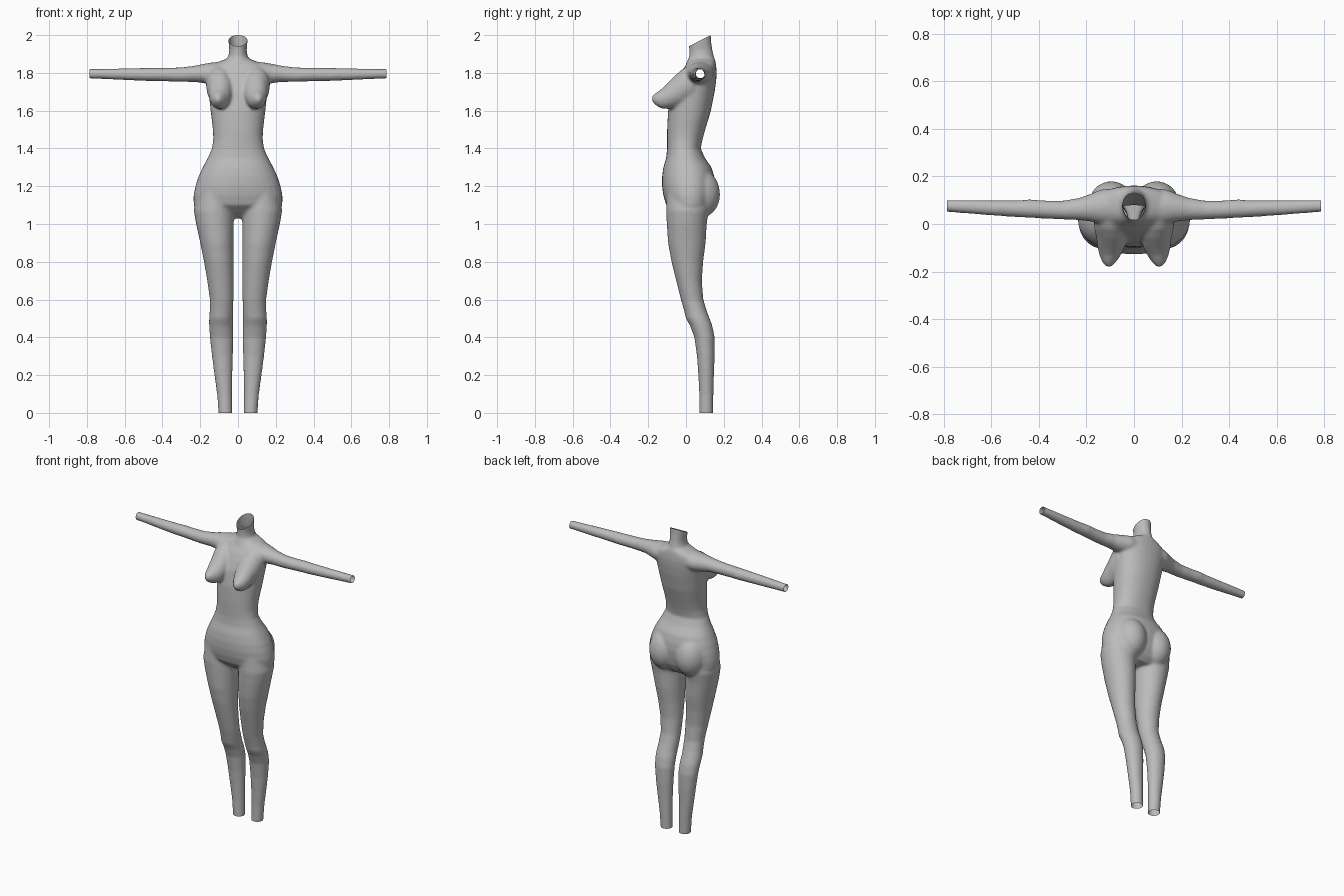
import bpy, bmesh, math
from mathutils import Vector

body = bmesh.new()
SIDES = 32


def spow(v, p):
    return math.copysign(abs(v) ** p, v)


def loft(axis, rows, side=1, square=2.0):
    """Closed tube: each row is position on axis, then min/max on the other two axes."""
    others = [i for i in range(3) if i != axis]
    part = []
    for t, a0, a1, b0, b1 in rows:
        ring = []
        for k in range(SIDES):
            ang = 2 * math.pi * k / SIDES
            co = [0, 0, 0]
            co[axis] = t
            co[others[0]] = (a0 + a1) / 2 + (a1 - a0) / 2 * spow(math.cos(ang), 2 / square)
            co[others[1]] = (b0 + b1) / 2 + (b1 - b0) / 2 * spow(math.sin(ang), 2 / square)
            co[0] *= side
            ring.append(body.verts.new(co))
        part.append(ring)
    faces = [body.faces.new(part[0]), body.faces.new(part[-1])]
    for r, s in zip(part, part[1:]):
        for k in range(SIDES):
            n = (k + 1) % SIDES
            faces.append(body.faces.new((r[k], r[n], s[n], s[k])))
    bmesh.ops.recalc_face_normals(body, faces=faces)


# Torso: height, half width, front, back
torso = [(1.03, .12, -.02, .09), (1.06, .20, -.06, .12), (1.1, .235, -.105, .14),
         (1.15, .236, -.12, .15), (1.2, .226, -.127, .155), (1.25, .21, -.127, .15),
         (1.3, .187, -.12, .135), (1.35, .16, -.105, .10), (1.4, .138, -.10, .078),
         (1.45, .131, -.10, .088), (1.5, .133, -.10, .102), (1.6, .145, -.095, .132),
         (1.7, .156, -.075, .152), (1.76, .164, -.05, .16), (1.8, .168, -.03, .162),
         (1.835, .155, -.005, .16), (1.86, .10, .01, .157), (1.875, .06, .02, .15)]
loft(2, [(z, -w, w, f, b) for z, w, f, b in torso], square=2.2)

# Neck, flared at its base
neck = [(1.82, .10, -.01, .16), (1.86, .075, .005, .156), (1.885, .052, .017, .148),
        (1.92, .046, .017, .14), (1.96, .05, .014, .134), (2.03, .053, .01, .13)]
loft(2, [(z, -w, w, f, b) for z, w, f, b in neck])

leg = [(-.04, .03, .10, .07, .143), (.1, .031, .111, .07, .145), (.2, .03, .125, .065, .148),
       (.3, .027, .138, .058, .152), (.4, .024, .149, .044, .152), (.46, .025, .153, .022, .14),
       (.5, .027, .153, 0, .125), (.54, .025, .15, -.01, .11), (.6, .024, .149, -.027, .092),
       (.7, .023, .163, -.052, .084), (.8, .023, .18, -.077, .091), (.9, .023, .20, -.095, .104),
       (1.0, .023, .222, -.102, .11), (1.07, .022, .234, -.105, .12), (1.2, .03, .21, -.10, .12)]
arm = [(.08, .0, .15, 1.74, 1.86), (.14, .0, .145, 1.74, 1.855), (.18, .01, .128, 1.745, 1.848),
       (.23, .016, .11, 1.752, 1.838), (.3, .019, .098, 1.752, 1.829), (.38, .023, .099, 1.755, 1.827),
       (.44, .026, .104, 1.757, 1.827), (.48, .028, .1, 1.757, 1.826), (.6, .036, .1, 1.762, 1.824),
       (.7, .044, .101, 1.767, 1.822), (.83, .054, .101, 1.772, 1.82)]
bust = [(.04, .03, .17, 1.66, 1.85), (-.02, .03, .167, 1.63, 1.82), (-.06, .03, .158, 1.615, 1.785),
        (-.1, .04, .153, 1.608, 1.743), (-.13, .055, .146, 1.611, 1.714),
        (-.16, .075, .134, 1.628, 1.694), (-.175, .089, .122, 1.643, 1.682),
        (-.182, .1, .112, 1.655, 1.67)]
for side in (-1, 1):
    loft(2, leg, side)
    loft(0, arm, side)
    loft(1, bust, side)
    # Rounded seat halves: front to back section scaled by a circle
    seat = []
    for i in range(13):
        t = math.pi * (i + .5) / 13
        y, r = .07 - .11 * math.cos(t), math.sin(t)
        seat.append((y, .095 - .1 * r, .095 + .1 * r, 1.155 - .125 * r, 1.155 + .14 * r))
    loft(1, seat, side)

mesh = bpy.data.meshes.new("body")
body.to_mesh(mesh)
body.free()
obj = bpy.data.objects.new("body", mesh)
bpy.context.collection.objects.link(obj)
bpy.context.view_layer.objects.active = obj
obj.select_set(True)

# Fuse the parts into one skin
fuse = obj.modifiers.new("fuse", 'REMESH')
fuse.mode = 'VOXEL'
fuse.voxel_size = .008
soft = obj.modifiers.new("soften", 'SMOOTH')
soft.factor = .5
soft.iterations = 8
for m in ("fuse", "soften"):
    bpy.ops.object.modifier_apply(modifier=m)

# Cut the ankles, wrists and slanted neck open
bm = bmesh.new()
bm.from_mesh(obj.data)
for co, no in (((0, 0, 0), (0, 0, -1)), ((.787, 0, 0), (1, 0, 0)), ((-.787, 0, 0), (-1, 0, 0)),
               ((0, .13, 2), (0, -.46, .89))):
    geom = bm.verts[:] + bm.edges[:] + bm.faces[:]
    if co[2] == 2:
        # limit the slanted cut to the neck
        vs = [v for v in bm.verts if v.co.z > 1.89]
        keep = set(vs)
        geom = vs + [e for e in bm.edges if all(v in keep for v in e.verts)] \
            + [f for f in bm.faces if all(v in keep for v in f.verts)]
    bmesh.ops.bisect_plane(bm, geom=geom, plane_co=Vector(co), plane_no=Vector(no),
                           clear_outer=True)
bm.to_mesh(obj.data)
bm.free()

skin = bpy.data.materials.new("plain grey")
skin.diffuse_color = (.5, .5, .5, 1)
obj.data.materials.clear()
obj.data.materials.append(skin)
for p in obj.data.polygons:
    p.material_index = 0
bpy.ops.object.shade_smooth_by_angle(angle=math.radians(50))
